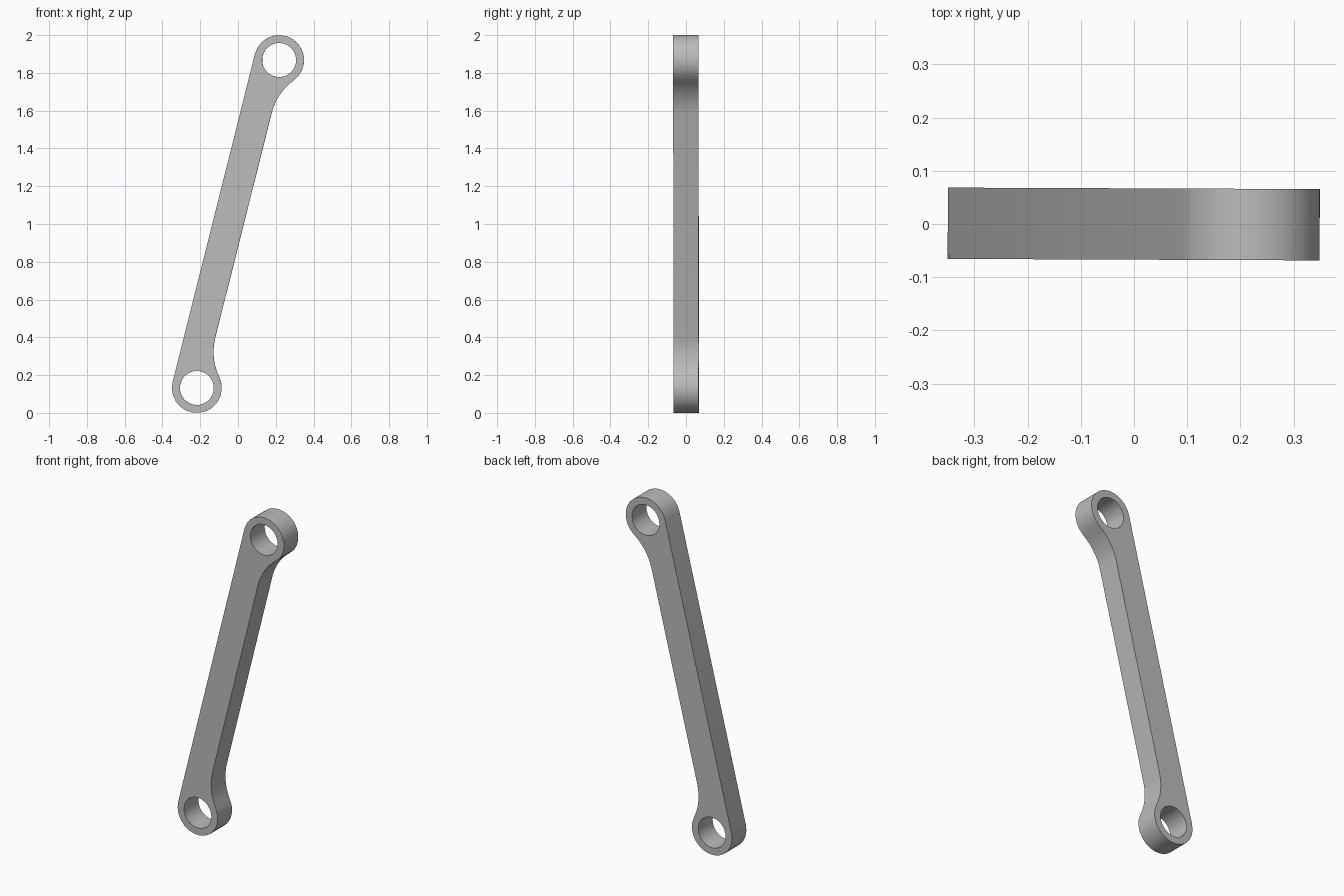
import bpy, bmesh
from math import sin, cos, pi, atan2
from mathutils import Matrix, Vector

if "Cube" in bpy.data.objects:
    bpy.data.objects.remove(bpy.data.objects["Cube"], do_unlink=True)

HALF_SPAN = 0.895    # middle of the link to each eye centre
EYE_R = 0.132        # outer eye radius
HOLE_R = 0.09
HALF_THICK = 0.067
EDGE = 0.03          # inner edge of the bar, offset from the eye axis
FILLET_T = 0.28      # where the fillet meets the bar, from the eye centre
LEAN = atan2(0.436, 1.736)

grey = bpy.data.materials.new("grey metal")
grey.use_nodes = True
colour = (0.5, 0.5, 0.5, 1)
grey.diffuse_color = colour
grey.node_tree.nodes["Principled BSDF"].inputs["Base Color"].default_value = colour


def arc(cx, cz, r, start, end, steps):
    angles = [start + (end - start) * i / steps for i in range(steps + 1)]
    return [(cx + r * cos(a), cz + r * sin(a)) for a in angles]


# Outline: fillet radius tangent to both the bar edge and the eye
fillet_r = (FILLET_T**2 + EDGE**2 - EYE_R**2) / (2 * (EYE_R - EDGE))
cx = EDGE + fillet_r
join = atan2(FILLET_T, cx)
lower = arc(cx, FILLET_T - HALF_SPAN, fillet_r, pi, pi + join, 7)
lower += arc(0, -HALF_SPAN, EYE_R, join, -pi, 14)[1:]
outline = lower + [(x, -z) for x, z in reversed(lower)]
holes = [arc(0, z, HOLE_R, 0, 2 * pi, 32)[:-1] for z in (-HALF_SPAN, HALF_SPAN)]

# Fill the plate around the two holes, then give it thickness
bm = bmesh.new()
edges = []
for loop in [outline] + holes:
    verts = [bm.verts.new((x, -HALF_THICK, z)) for x, z in loop]
    edges += [bm.edges.new((v, verts[i - 1])) for i, v in enumerate(verts)]
bmesh.ops.triangle_fill(bm, use_beauty=True, use_dissolve=False,
                        edges=edges, normal=Vector((0, -1, 0)))
ext = bmesh.ops.extrude_face_region(bm, geom=bm.faces[:], use_keep_orig=True)
moved = [g for g in ext["geom"] if isinstance(g, bmesh.types.BMVert)]
bmesh.ops.translate(bm, verts=moved, vec=(0, 2 * HALF_THICK, 0))
bmesh.ops.recalc_face_normals(bm, faces=bm.faces[:])

# Lean the link over and stand it on the ground
bm.transform(Matrix.Translation((0, 0, 1)) @ Matrix.Rotation(-0.004, 4, "Z")
             @ Matrix.Rotation(LEAN, 4, "Y"))
mesh = bpy.data.meshes.new("link_arm")
bm.to_mesh(mesh)
bm.free()
mesh.materials.append(grey)
link = bpy.data.objects.new("link_arm", mesh)
bpy.context.collection.objects.link(link)

bpy.ops.object.select_all(action="DESELECT")
link.select_set(True)
bpy.context.view_layer.objects.active = link
bpy.ops.object.shade_smooth_by_angle()
